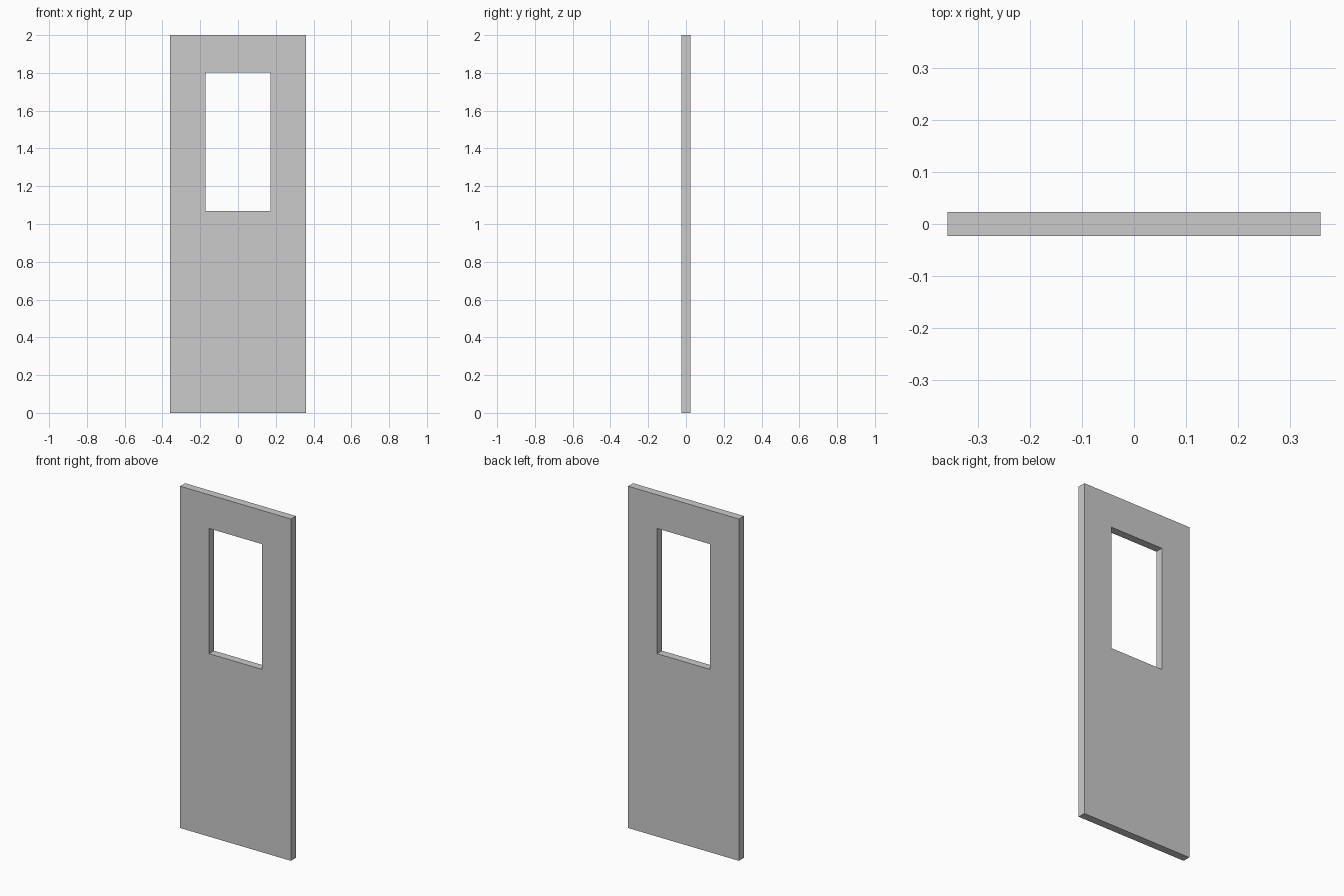
import bpy
import bmesh

if "Cube" in bpy.data.objects:
    bpy.data.objects.remove(bpy.data.objects["Cube"])

HALF_THICKNESS = 0.023


def rectangle(x, z0, z1):
    return [(-x, z0), (x, z0), (x, z1), (-x, z1)]


# Door panel: outer outline joined to the window opening by four mitred quads
outer = rectangle(0.359, 0.0, 2.0)
window = rectangle(0.172, 1.07, 1.803)

bm = bmesh.new()
outer_verts = [bm.verts.new((x, -HALF_THICKNESS, z)) for x, z in outer]
window_verts = [bm.verts.new((x, -HALF_THICKNESS, z)) for x, z in window]
for i in range(4):
    j = (i + 1) % 4
    bm.faces.new((outer_verts[i], outer_verts[j], window_verts[j], window_verts[i]))

# Give the panel its thickness, which also forms the window reveal
front = bm.faces[:]
back = bmesh.ops.extrude_face_region(bm, geom=front, use_keep_orig=True)["geom"]
bmesh.ops.translate(bm, vec=(0, 2 * HALF_THICKNESS, 0),
                    verts=[g for g in back if isinstance(g, bmesh.types.BMVert)])
bmesh.ops.recalc_face_normals(bm, faces=bm.faces[:])

mesh = bpy.data.meshes.new("door_panel")
bm.to_mesh(mesh)
bm.free()
door = bpy.data.objects.new("door_panel", mesh)
bpy.context.collection.objects.link(door)
